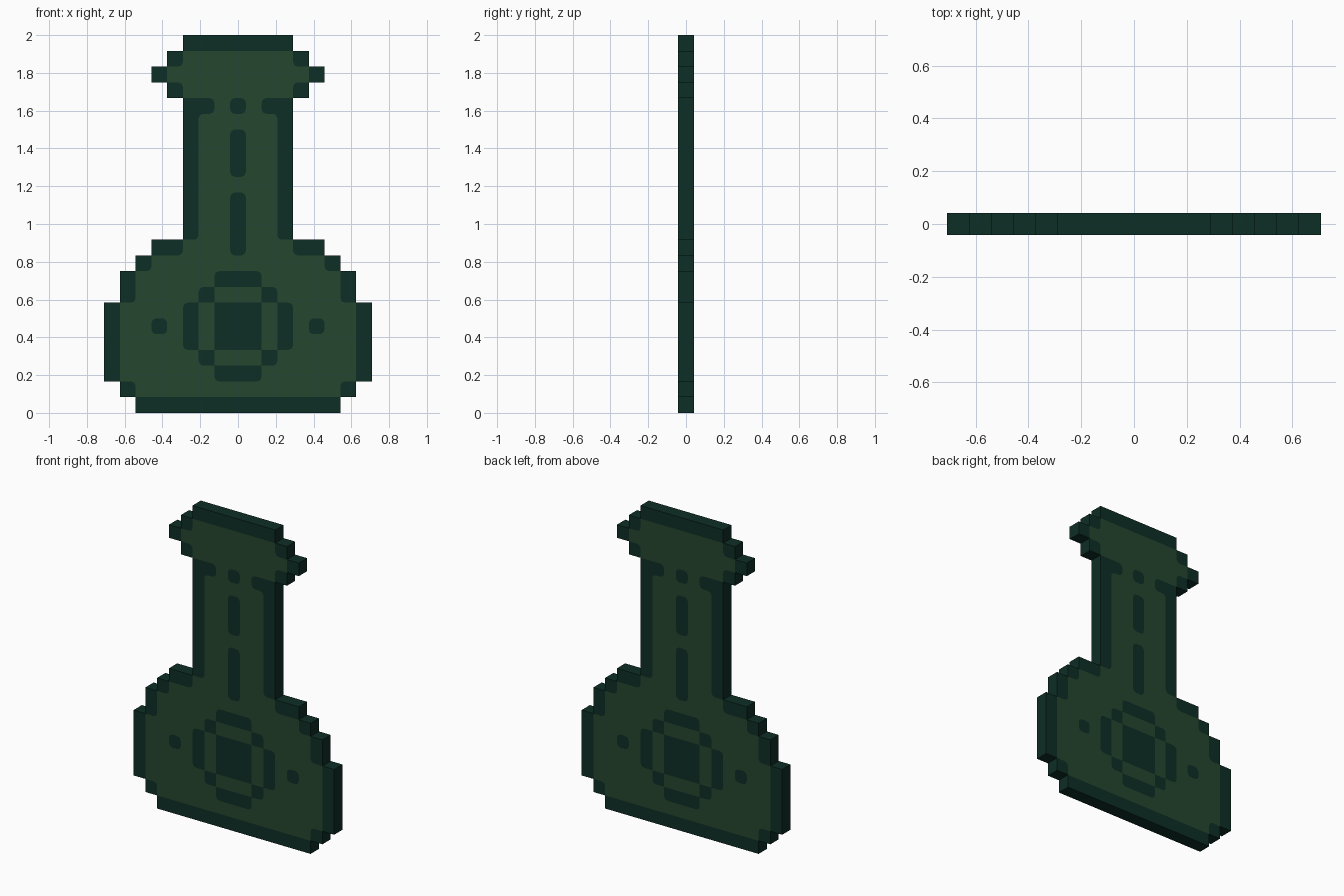
import bpy, bmesh

if "Cube" in bpy.data.objects:
    bpy.data.objects.remove(bpy.data.objects["Cube"])

U = 2 / 24          # one square cell of the blocky silhouette
T = U / 2           # half thickness
R = 0.024           # rounding of the painted corners


def material(name, rgb):
    m = bpy.data.materials.new(name)
    m.diffuse_color = (*rgb, 1)
    m.use_nodes = True
    m.node_tree.nodes["Principled BSDF"].inputs["Base Color"].default_value = m.diffuse_color
    return m


mats = [material("moss_green", (0.0185, 0.0630, 0.0290)),
        material("deep_teal", (0.0043, 0.0275, 0.0185))]

# Silhouette: half width in cells for each row, bottom to top
HALF = [6, 7] + [8] * 5 + [7, 7, 6, 5] + [3] * 9 + [4, 5, 4, 3]


def solid(c, r):
    return 0 <= r < len(HALF) and abs(c) <= HALF[r]


def dark(c, r):
    a = abs(c)
    # Outline: end rows and the outermost cell of each row
    if r in (0, 23) or a == HALF[r] or (r == 10 and a == 4):
        return True
    # Neck collar notches and centre slots
    if (r == 19 and a in (0, 2)) or (a == 0 and (10 <= r <= 13 or 15 <= r <= 17)):
        return True
    # Round emblem: centre square, ring and side dots
    k = abs(r - 5)
    if a <= 1 and (k <= 1 or k == 3):
        return True
    return (a == 2 and k == 2) or (a == 3 and k <= 1) or (a == 5 and k == 0)


def build(name, rows):
    bm = bmesh.new()

    def face(points, mat):
        f = bm.faces.new([bm.verts.new(p) for p in points])
        f.material_index = int(mat)

    def both_sides(outline, mat):
        face([(x, -T, z) for x, z in outline], mat)
        face([(x, T, z) for x, z in reversed(outline)], mat)

    for r in rows:
        for c in range(-HALF[r], HALF[r] + 1):
            x0, z0, tone = c * U, (r + 0.5) * U, dark(c, r)
            outline = []
            for sx, sz in ((-1, -1), (1, -1), (1, 1), (-1, 1)):
                px, pz = x0 + sx * T, z0 + sz * T
                around = ((c + sx, r), (c, r + sz), (c + sx, r + sz))
                # A corner alone in its colour is rounded off
                if all(solid(*n) and dark(*n) != tone for n in around):
                    a, b = (px, pz - sz * R), (px - sx * R, pz)
                    if sx * sz < 0:
                        a, b = b, a
                    mid = (px - sx * R * 0.3, pz - sz * R * 0.3)
                    outline += [a, mid, b]
                    both_sides([a, (px, pz), b, mid], not tone)
                else:
                    outline.append((px, pz))
            both_sides(outline, tone)
            # Outer walls where the silhouette ends
            for dx, dz in ((1, 0), (-1, 0), (0, 1), (0, -1)):
                if not solid(c + dx, r + dz):
                    ax, az = x0 + (dx + dz) * T, z0 + (dz - dx) * T
                    bx, bz = x0 + (dx - dz) * T, z0 + (dz + dx) * T
                    face([(ax, -T, az), (ax, T, az), (bx, T, bz), (bx, -T, bz)], tone)
    bmesh.ops.remove_doubles(bm, verts=bm.verts, dist=1e-5)
    me = bpy.data.meshes.new(name)
    bm.to_mesh(me)
    bm.free()
    for m in mats:
        me.materials.append(m)
    bpy.context.collection.objects.link(bpy.data.objects.new(name, me))


build("wide_base", range(0, 11))
build("neck", range(11, 20))
build("top_rim", range(20, 24))
